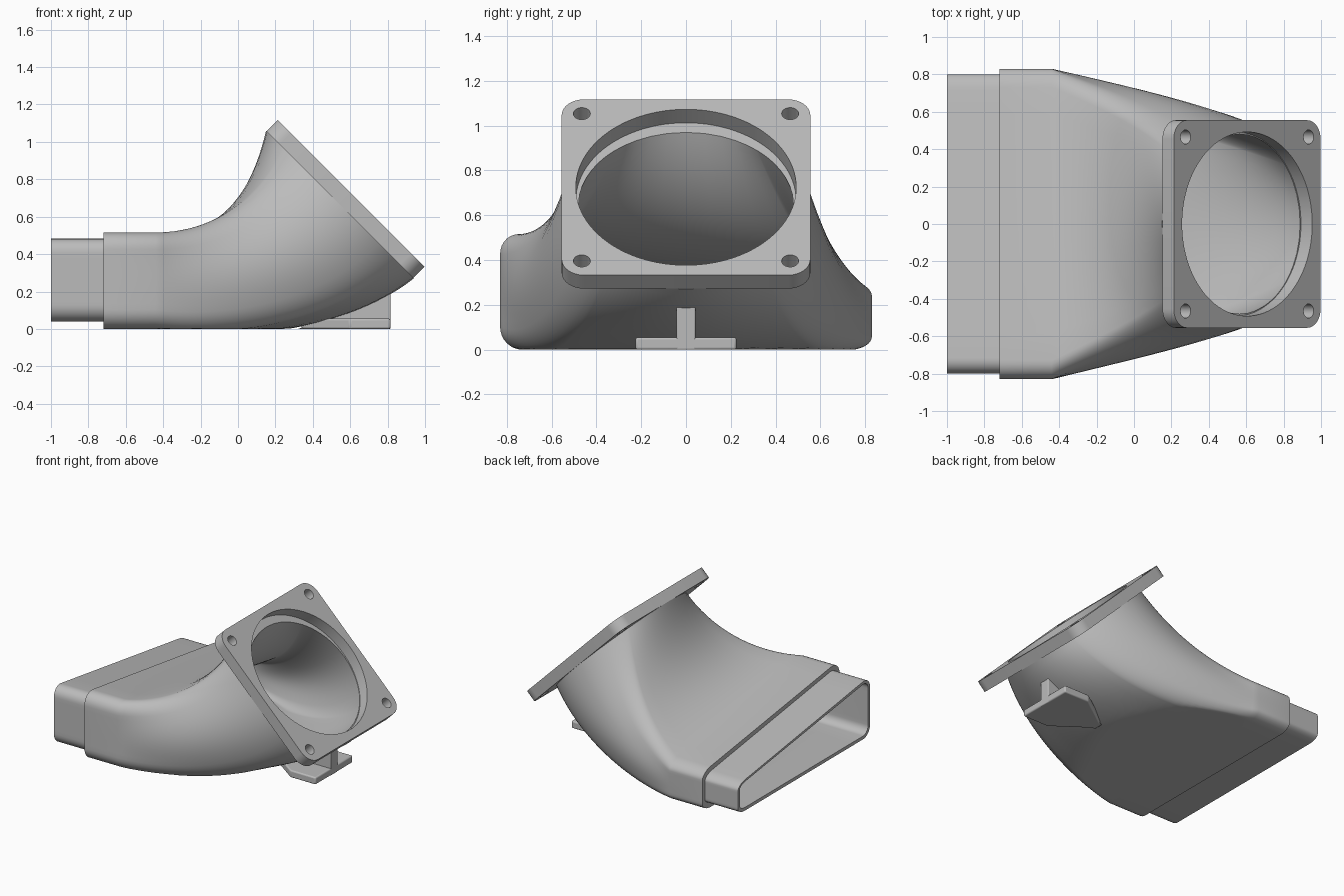
import bpy
import bmesh
from math import pi, sin, cos, hypot, radians
from mathutils import Vector

if "Cube" in bpy.data.objects:
    bpy.data.objects.remove(bpy.data.objects["Cube"])

grey = bpy.data.materials.new("plain grey")
grey.use_nodes = True
grey.diffuse_color = (0.5, 0.5, 0.5, 1)
grey.node_tree.nodes["Principled BSDF"].inputs["Base Color"].default_value = (0.5, 0.5, 0.5, 1)


def finish(obj, angle=30):
    """Give the part its colour and smooth shading with sharp edges."""
    obj.data.materials.clear()
    obj.data.materials.append(grey)
    bpy.ops.object.select_all(action='DESELECT')
    obj.select_set(True)
    bpy.context.view_layer.objects.active = obj
    bpy.ops.object.shade_smooth_by_angle(angle=radians(angle))


def add_mesh(name, bm):
    bmesh.ops.recalc_face_normals(bm, faces=bm.faces)
    mesh = bpy.data.meshes.new(name)
    bm.to_mesh(mesh)
    bm.free()
    obj = bpy.data.objects.new(name, mesh)
    bpy.context.collection.objects.link(obj)
    return obj


def rounded_rect(hw, hh, r, arc=8, edge=10):
    """Loop around a rounded rectangle, with evenly divided straight edges."""
    loop = []
    for i, (sx, sy) in enumerate([(1, 1), (-1, 1), (-1, -1), (1, -1)]):
        cx, cy = sx * (hw - r), sy * (hh - r)
        for j in range(arc + 1):
            a = pi / 2 * (i + j / arc)
            loop.append(Vector((cx + r * cos(a), cy + r * sin(a))))
    out = []
    for i, p in enumerate(loop):
        out.append(p)
        if i % (arc + 1) == arc:
            q = loop[(i + 1) % len(loop)]
            out += [p.lerp(q, k / edge) for k in range(1, edge)]
    return out


def circle(cx, cy, r, n):
    return [Vector((cx + r * cos(2 * pi * i / n), cy + r * sin(2 * pi * i / n))) for i in range(n)]


def bezier(p, t):
    s = 1 - t
    w = (s ** 3, 3 * s * s * t, 3 * s * t * t, t ** 3)
    return Vector((sum(a * b[0] for a, b in zip(w, p)), sum(a * b[1] for a, b in zip(w, p))))


def section(low, high, hw, hh, r, f, slope, floor):
    """Slanted-top rounded box (f=0) turning into a circle (f=1) between two side-view points."""
    ring = []
    for p in rounded_rect(hw, hh, r):
        u, v = p.x / hw, p.y / hh
        d = hypot(u, v)
        u, v = u + (u / d - u) * f, v + (v / d - v) * f
        h = (v + 1) / 2 * (1 - slope * (1 - f) ** 2 * (u + 0.88) / 2)
        c = low.lerp(high, h)
        ring.append((c.x, u * hw, max(c.y, floor)))
    return ring


def box_ring(x, z0, z1, hw, r, slope):
    return section(Vector((x, z0)), Vector((x, z1)), hw, (z1 - z0) / 2, r, 0, slope, z0)


def bend(top, bottom, w0, w1, r, slope, floor, steps=28):
    rings = []
    hh = (top[0][1] - bottom[0][1]) / 2
    for i in range(steps + 1):
        t = i / steps
        rings.append(section(bezier(bottom, t), bezier(top, t), w0 + (w1 - w0) * t,
                             hh, r, t, slope, floor))
    return rings


# Duct: spigot, sleeve and bend outside, then back through the bore
outer = bend([(-0.44, 0.515), (-0.12, 0.55), (0.08, 0.76), (0.15, 1.06)],
             [(-0.44, 0), (0, -0.08), (0.6, 0), (0.94, 0.27)], 0.83, 0.55, 0.1, 0.45, 0)
inner = bend([(-0.44, 0.455), (-0.12, 0.49), (0.14, 0.68), (0.24, 0.97)],
             [(-0.44, 0.065), (0, -0.02), (0.56, 0.05), (0.888, 0.322)], 0.775, 0.48, 0.06, 0.55, 0.05)
rings = [box_ring(-1, 0.04, 0.48, 0.8, 0.085, 0.52),
         box_ring(-0.72, 0.04, 0.48, 0.8, 0.085, 0.52),
         box_ring(-0.72, 0, 0.515, 0.83, 0.1, 0.45)]
rings += outer + inner[::-1] + [box_ring(-1, 0.065, 0.455, 0.775, 0.06, 0.55)]
bm = bmesh.new()
loops = [[bm.verts.new(p) for p in ring] for ring in rings]
for a, b in zip(loops, loops[1:] + loops[:1]):
    n = len(a)
    for i in range(n):
        j = (i + 1) % n
        bm.faces.new((a[i], a[j], b[j], b[i]))
finish(add_mesh("duct", bm))

# Flange: rounded square plate with a large opening and four screw holes
curve = bpy.data.curves.new("flange", 'CURVE')
curve.dimensions = '2D'
curve.fill_mode = 'BOTH'
curve.extrude = 0.0425
outlines = [rounded_rect(0.555, 0.555, 0.1, edge=1), circle(0, 0, 0.492, 96)]
outlines += [circle(sx * 0.465, sy * 0.465, 0.038, 24) for sx in (-1, 1) for sy in (-1, 1)]
for pts in outlines:
    spline = curve.splines.new('POLY')
    spline.points.add(len(pts) - 1)
    for sp, p in zip(spline.points, pts):
        sp.co = (p.x, p.y, 0, 1)
    spline.use_cyclic_u = True
flange = bpy.data.objects.new("flange", curve)
bpy.context.collection.objects.link(flange)
flange.location = (0.575, 0, 0.695)
flange.rotation_euler = (0, pi / 4, 0)
bpy.ops.object.select_all(action='DESELECT')
flange.select_set(True)
bpy.context.view_layer.objects.active = flange
bpy.ops.object.convert(target='MESH')
finish(bpy.context.view_layer.objects.active)


def prism(name, pts, offset, bevel):
    """Extrude a polygon along an offset and soften its edges."""
    bm = bmesh.new()
    face = bm.faces.new([bm.verts.new(p) for p in pts])
    ext = bmesh.ops.extrude_face_region(bm, geom=[face])
    moved = [g for g in ext["geom"] if isinstance(g, bmesh.types.BMVert)]
    bmesh.ops.translate(bm, verts=moved, vec=offset)
    obj = add_mesh(name, bm)
    mod = obj.modifiers.new("soft edges", 'BEVEL')
    mod.width = bevel
    mod.segments = 3
    finish(obj)


# Support foot: base plate and upright web under the flange
half = [(0.34, 0.04), (0.6, 0.225), (0.815, 0.225)]
plate = [(x, y, 0) for x, y in half] + [(x, -y, 0) for x, y in reversed(half)]
prism("foot_plate", plate, (0, 0, 0.055), 0.01)
web = [(0.32, 0), (0.815, 0), (0.815, 0.215), (0.62, 0.11), (0.45, 0.045)]
prism("foot_web", [(x, -0.042, z) for x, z in web], (0, 0.084, 0), 0.006)
